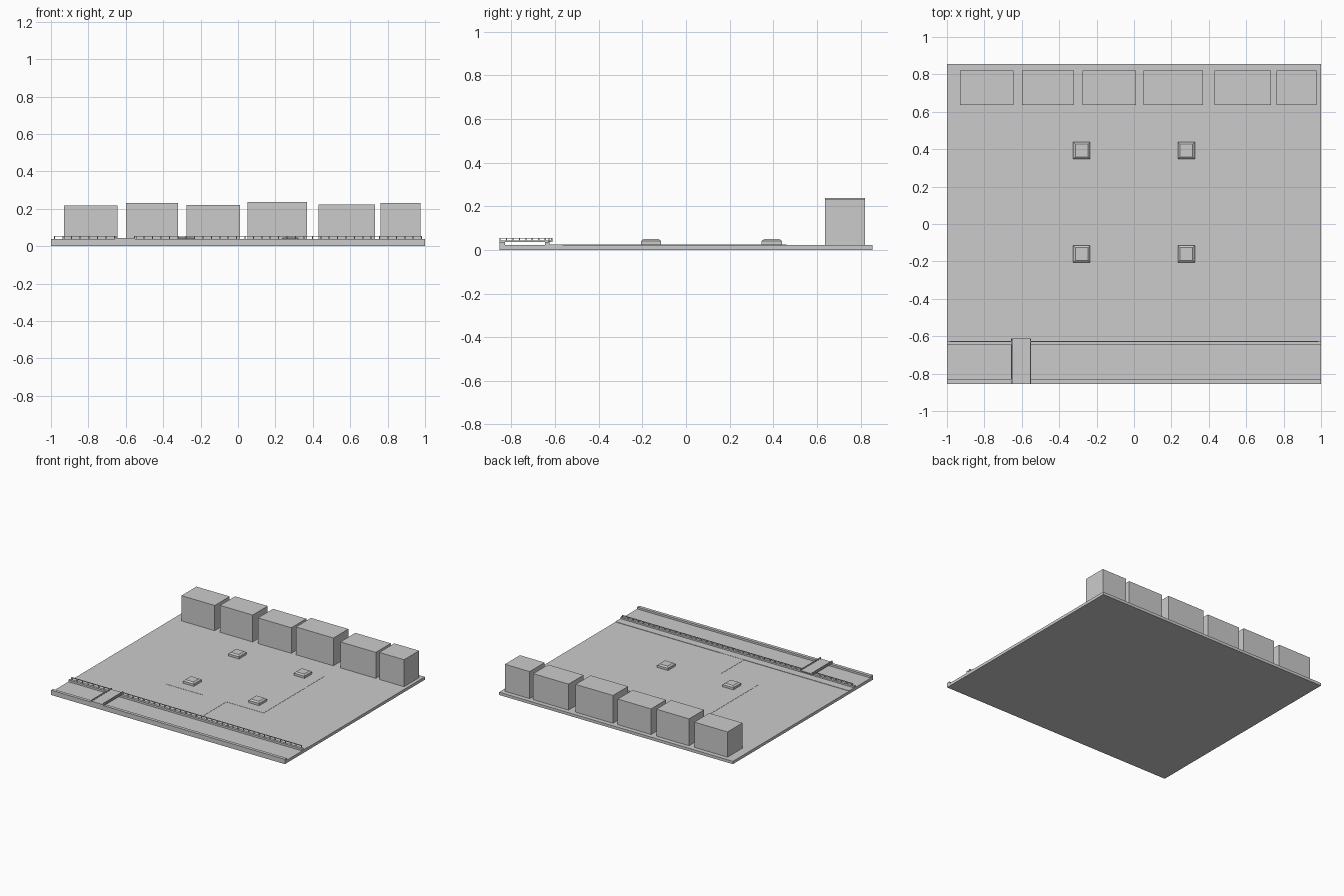
import bpy, bmesh

if "Cube" in bpy.data.objects:
    bpy.data.objects.remove(bpy.data.objects["Cube"])


def mesh_object(name, bm):
    me = bpy.data.meshes.new(name)
    bm.to_mesh(me)
    bm.free()
    ob = bpy.data.objects.new(name, me)
    bpy.context.collection.objects.link(ob)
    return ob


def add_box(bm, x0, x1, y0, y1, z0, z1, inset=0.0):
    """Box between limits; inset shrinks the top face into a frustum."""
    lo = [bm.verts.new(p) for p in
          ((x0, y0, z0), (x1, y0, z0), (x1, y1, z0), (x0, y1, z0))]
    i = inset
    hi = [bm.verts.new(p) for p in
          ((x0 + i, y0 + i, z1), (x1 - i, y0 + i, z1),
           (x1 - i, y1 - i, z1), (x0 + i, y1 - i, z1))]
    bm.faces.new(lo[::-1])
    bm.faces.new(hi)
    for k in range(4):
        j = (k + 1) % 4
        bm.faces.new((lo[k], lo[j], hi[j], hi[k]))


def box(name, *limits):
    bm = bmesh.new()
    add_box(bm, *limits)
    return mesh_object(name, bm)


def railing(name, start, end, fixed, z0, z1, along_x, step):
    """Thin top rail on evenly spaced posts."""
    bm = bmesh.new()
    t = 0.003

    def part(a, b, za, zb):
        if along_x:
            add_box(bm, a, b, fixed - t, fixed + t, za, zb)
        else:
            add_box(bm, fixed - t, fixed + t, a, b, za, zb)

    part(start, end, z1 - 0.004, z1)
    n = max(1, round((end - start) / step))
    for k in range(n + 1):
        c = start + t + (end - start - 2 * t) * k / n
        part(c - t, c + t, z0, z1 - 0.004)
    return mesh_object(name, bm)


G = 0.022          # ground level
EDGE = 0.855       # half depth of the site

# Ground, promenade and paving
box("ground_slab", -1, 1, -EDGE, EDGE, 0, G)
box("promenade", -1, 1, -0.625, -0.565, G - 0.002, G + 0.003)
box("plaza_paving", -0.42, 0.42, -0.285, 0.46, G - 0.002, G + 0.0015)
box("entry_path", -0.1, 0.1, -0.565, -0.285, G - 0.002, G + 0.0015)

# Canal walls along the front
box("canal_wall_front", -1, 1, -EDGE, -0.83, G - 0.002, 0.037)
box("canal_wall_back", -1, 1, -0.645, -0.625, G - 0.002, 0.037)

# Footbridge with side rails
box("bridge_deck", -0.657, -0.55, -EDGE, -0.612, 0.037, 0.044)
for side, x in (("left", -0.653), ("right", -0.554)):
    railing("bridge_rail_" + side, -EDGE, -0.612, x, 0.044, 0.055, False, 0.03)

# Canal railing, open at the bridge
railing("canal_rail_left", -0.985, -0.657, -0.628, 0.037, 0.055, True, 0.045)
railing("canal_rail_right", -0.55, 0.985, -0.628, 0.037, 0.055, True, 0.045)

# Row of buildings at the back: left, right, top
buildings = ((-0.93, -0.645, 0.217), (-0.60, -0.32, 0.230), (-0.275, 0.01, 0.220),
             (0.05, 0.37, 0.237), (0.43, 0.733, 0.223), (0.763, 0.975, 0.231))
for n, (x0, x1, top) in enumerate(buildings, 1):
    box(f"building_{n}", x0, x1, 0.637, 0.82, G, top)

# Four planters with tapered tops
for n, (x, y) in enumerate(((-0.28, -0.16), (0.28, -0.16),
                            (-0.28, 0.393), (0.28, 0.393)), 1):
    r = 0.046
    box(f"planter_{n}", x - r, x + r, y - r, y + r, G, 0.041)
    box(f"planter_mound_{n}", x - r, x + r, y - r, y + r, 0.041, 0.05, 0.012)
